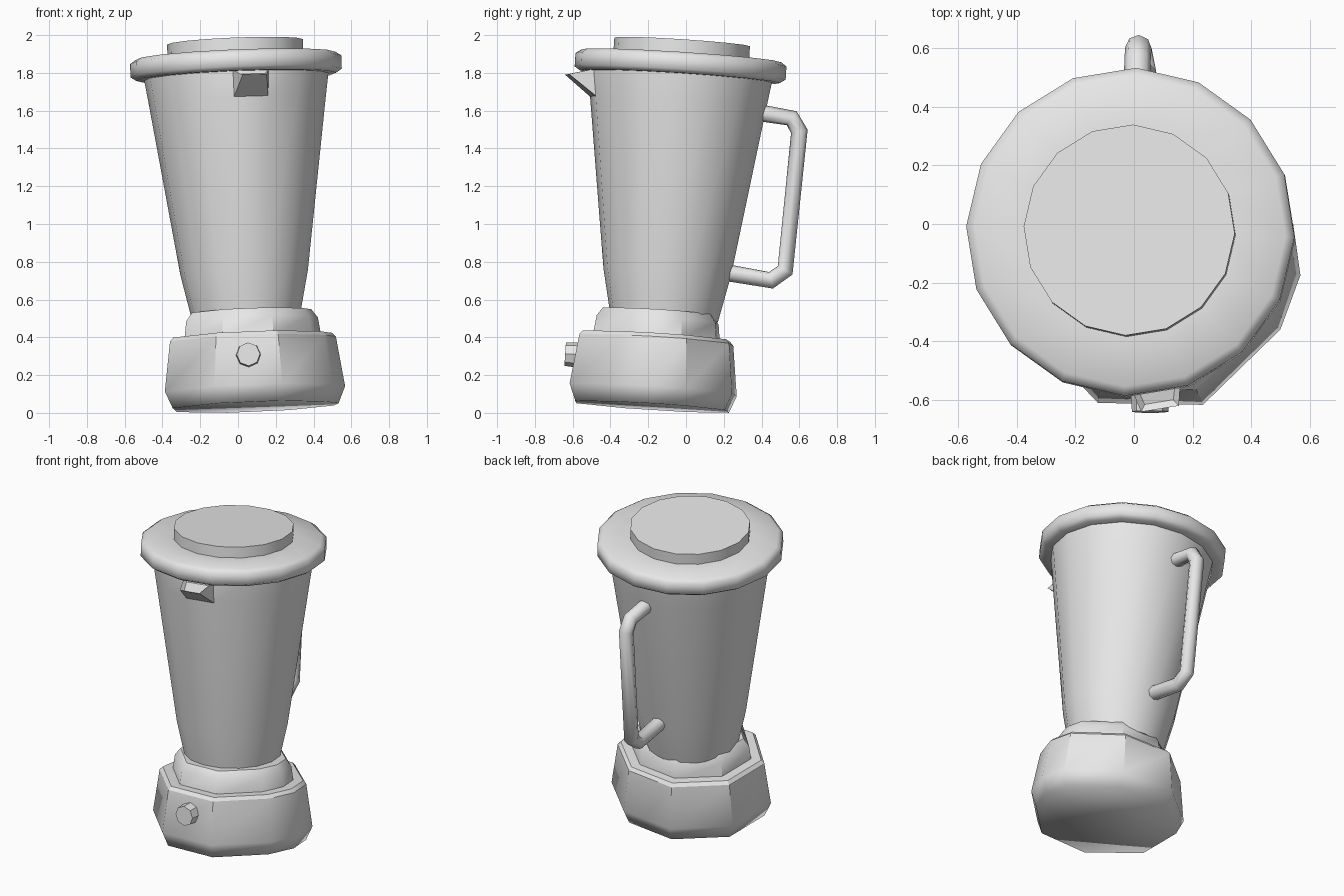
import bpy, bmesh, math
from mathutils import Vector, Matrix

cube = bpy.data.objects.get("Cube")
if cube:
    bpy.data.objects.remove(cube, do_unlink=True)

grey = bpy.data.materials.new("light_grey")
grey.use_nodes = True
grey.diffuse_color = (0.8, 0.8, 0.8, 1)
grey.node_tree.nodes["Principled BSDF"].inputs["Base Color"].default_value = (0.8, 0.8, 0.8, 1)

# The whole appliance leans slightly
lean = Vector((-0.04, 0.065, 1)).normalized()
turn = Vector((0, 0, 1)).rotation_difference(lean).to_matrix().to_4x4()
tilt = Matrix.Translation((0.091, -0.181, 0.033)) @ turn
upper = tilt @ Matrix.Translation((-0.03, 0.035, 0))


def polygon(sides, start):
    step = math.tau / sides
    return [(math.cos(start + i * step), math.sin(start + i * step)) for i in range(sides)]


def loft(outline, profile):
    """Closed solid from an outline scaled to (scale, height) rings."""
    bm = bmesh.new()
    rings = [[bm.verts.new((x * s, y * s, h)) for x, y in outline] for s, h in profile]
    n = len(outline)
    for low, high in zip(rings, rings[1:]):
        for i in range(n):
            j = (i + 1) % n
            bm.faces.new((low[i], low[j], high[j], high[i]))
    bm.faces.new(rings[0][::-1])
    bm.faces.new(rings[-1])
    bm.normal_update()
    return bm


def finish(name, bm, matrix, angle=30, soft_below=-9):
    """Smooth shading, sharp at edges over the angle and above a height."""
    bm.normal_update()
    for f in bm.faces:
        f.smooth = True
    for e in bm.edges:
        height = (e.verts[0].co.z + e.verts[1].co.z) / 2
        bend = e.calc_face_angle(0)
        e.smooth = bend < math.radians(angle) or height < soft_below
    bm.transform(matrix)
    mesh = bpy.data.meshes.new(name)
    bm.to_mesh(mesh)
    bm.free()
    mesh.materials.append(grey)
    obj = bpy.data.objects.new(name, mesh)
    bpy.context.collection.objects.link(obj)
    return obj


# Faceted motor base and the collar on it
foot = [(-0.21, -0.435), (0.148, -0.442), (0.412, -0.185), (0.48, 0), (0.455, 0.175),
        (0.195, 0.42), (-0.16, 0.445), (-0.45, 0.205), (-0.475, -0.155)]
base = loft(foot, [(0.92, 0), (1, 0.09), (0.92, 0.355), (0.88, 0.375)])
finish("motor_base", base, tilt, 30, 0.1)
collar = loft(foot, [(0.76, 0.36), (0.73, 0.46), (0.66, 0.505)])
finish("collar", collar, tilt, 38)

# Control knob on the front of the base
knob = loft(polygon(8, math.pi / 2), [(0.068, 0), (0.062, 0.09)])
finish("control_knob", knob, Matrix.Translation((0.055, -0.55, 0.305)) @ turn
       @ Matrix.Rotation(math.pi / 2, 4, 'X'))

# Jar, with a pouring spout pulled out of one upper panel
round16 = polygon(16, math.radians(-2))
jar = loft(round16, [(0.285, 0.47), (0.338, 0.715), (0.468, 1.62), (0.489, 1.76), (0.49, 1.775)])
facing = math.radians(-80.75)
out = Vector((math.cos(facing), math.sin(facing), 0))
panels = [f for f in jar.faces if 1.65 < f.calc_center_median().z < 1.72]
panel = max(panels, key=lambda f: f.normal.dot(out))
pulled = bmesh.ops.extrude_discrete_faces(jar, faces=[panel])["faces"][0]
centre = pulled.calc_center_median()
side = out.cross(Vector((0, 0, 1)))
for v in pulled.verts:
    if v.co.z > 1.7:
        v.co += out * 0.125 - Vector((0, 0, 0.035))
        v.co -= side * (v.co - centre).dot(side) * 0.32
bmesh.ops.remove_doubles(jar, verts=jar.verts[:], dist=0.0005)
jar.normal_update()
# Hollow in the top of the spout
tops = [f for f in jar.faces if f.normal.z > 0.5 and f.calc_center_median().dot(out) > 0.48]
if tops:
    bmesh.ops.inset_region(jar, faces=tops, thickness=0.025, depth=-0.02)
finish("jar", jar, upper)

# Lid with a rounded rim, and its filler cap
lid = loft(round16, [(0.45, 1.755), (0.53, 1.755), (0.56, 1.775), (0.56, 1.845),
                     (0.53, 1.866), (0.35, 1.872)])
finish("lid", lid, upper, 180)
cap = loft(round16, [(0.36, 1.86), (0.36, 1.94)])
finish("filler_cap", cap, upper)

# Tube handle at the back
curve = bpy.data.curves.new("handle", 'CURVE')
curve.dimensions = '3D'
curve.bevel_depth = 0.045
curve.bevel_resolution = 2
curve.use_fill_caps = True
path = [(0.01, 0.38, 1.59), (0.012, 0.56, 1.56), (0.015, 0.6, 1.49),
        (0.03, 0.525, 0.755), (0.035, 0.45, 0.702), (0.035, 0.2, 0.745)]
spline = curve.splines.new('POLY')
spline.points.add(len(path) - 1)
for point, co in zip(spline.points, path):
    point.co = (*co, 1)
spline.use_smooth = True
curve.materials.append(grey)
bpy.context.collection.objects.link(bpy.data.objects.new("handle", curve))
